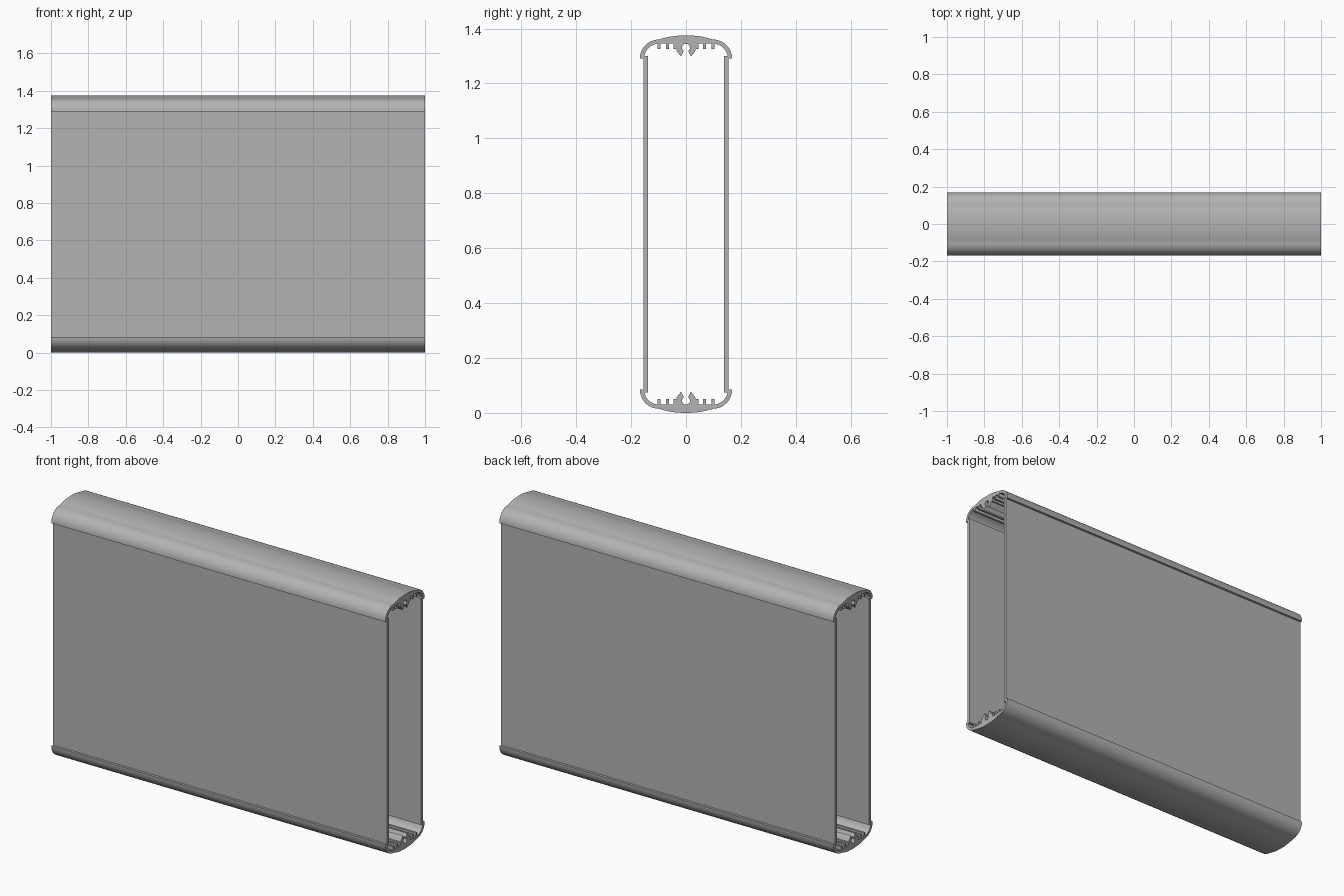
import bpy
import bmesh
from math import sin, cos, radians

cube = bpy.data.objects.get("Cube")
if cube:
    bpy.data.objects.remove(cube)

HEIGHT = 1.375
HALF_LENGTH = 1.0

grey = bpy.data.materials.new("plain grey")
grey.use_nodes = True
colour = (0.45, 0.45, 0.45, 1)
grey.diffuse_color = colour
grey.node_tree.nodes["Principled BSDF"].inputs["Base Color"].default_value = colour


def arc(cy, cz, r, start, end, steps):
    angles = [radians(start + (end - start) * i / steps) for i in range(steps + 1)]
    return [(cy + r * cos(a), cz + r * sin(a)) for a in angles]


def extrude(name, profile):
    """Sweep a closed (y, z) outline along the full length."""
    bm = bmesh.new()
    face = bm.faces.new([bm.verts.new((-HALF_LENGTH, y, z)) for y, z in profile])
    result = bmesh.ops.extrude_face_region(bm, geom=[face])
    moved = [v for v in result["geom"] if isinstance(v, bmesh.types.BMVert)]
    bmesh.ops.translate(bm, verts=moved, vec=(2 * HALF_LENGTH, 0, 0))
    bmesh.ops.recalc_face_normals(bm, faces=bm.faces)
    mesh = bpy.data.meshes.new(name)
    bm.to_mesh(mesh)
    bm.free()
    mesh.materials.append(grey)
    obj = bpy.data.objects.new(name, mesh)
    bpy.context.collection.objects.link(obj)
    bpy.ops.object.select_all(action="DESELECT")
    obj.select_set(True)
    bpy.context.view_layer.objects.active = obj
    bpy.ops.object.shade_smooth_by_angle(angle=radians(30))
    return obj


def fin(y, width=0.011, root=1.345, tip=1.325):
    a, b = y + width / 2, y - width / 2
    return [(a, root), (a, tip), (b, tip), (b, root)]


# Half outline of the top rail: crown, rounded corner, lip, fins, screw channel
half = [(0, HEIGHT), (0.02, 1.3745), (0.04, 1.373), (0.06, 1.37), (0.08, 1.3655)]
half += arc(0.098, 1.29, 0.07, 90, 0, 12)
half += [(0.155, 1.29), (0.155, 1.3)]
half += arc(0.098, 1.29, 0.055, 10.5, 85, 8)
half += fin(0.098) + fin(0.067)
half += [(0.045, 1.345), (0.045, 1.325), (0.036, 1.325), (0.032, 1.315), (0.018, 1.298)]
half += arc(0, 1.33, 0.0145, -57, 90, 10)[:-1]
half += [(0, 1.3445)]

rail = half + [(-y, z) for y, z in reversed(half[1:-1])]
extrude("top_rail", rail)
extrude("bottom_rail", [(y, HEIGHT - z) for y, z in rail])

# Flat side panels held inside the lips
for name, side in (("front_panel", -1), ("back_panel", 1)):
    inner, outer = side * 0.138, side * 0.155
    low, high = 0.075, HEIGHT - 0.075
    extrude(name, [(inner, low), (outer, low), (outer, high), (inner, high)])
